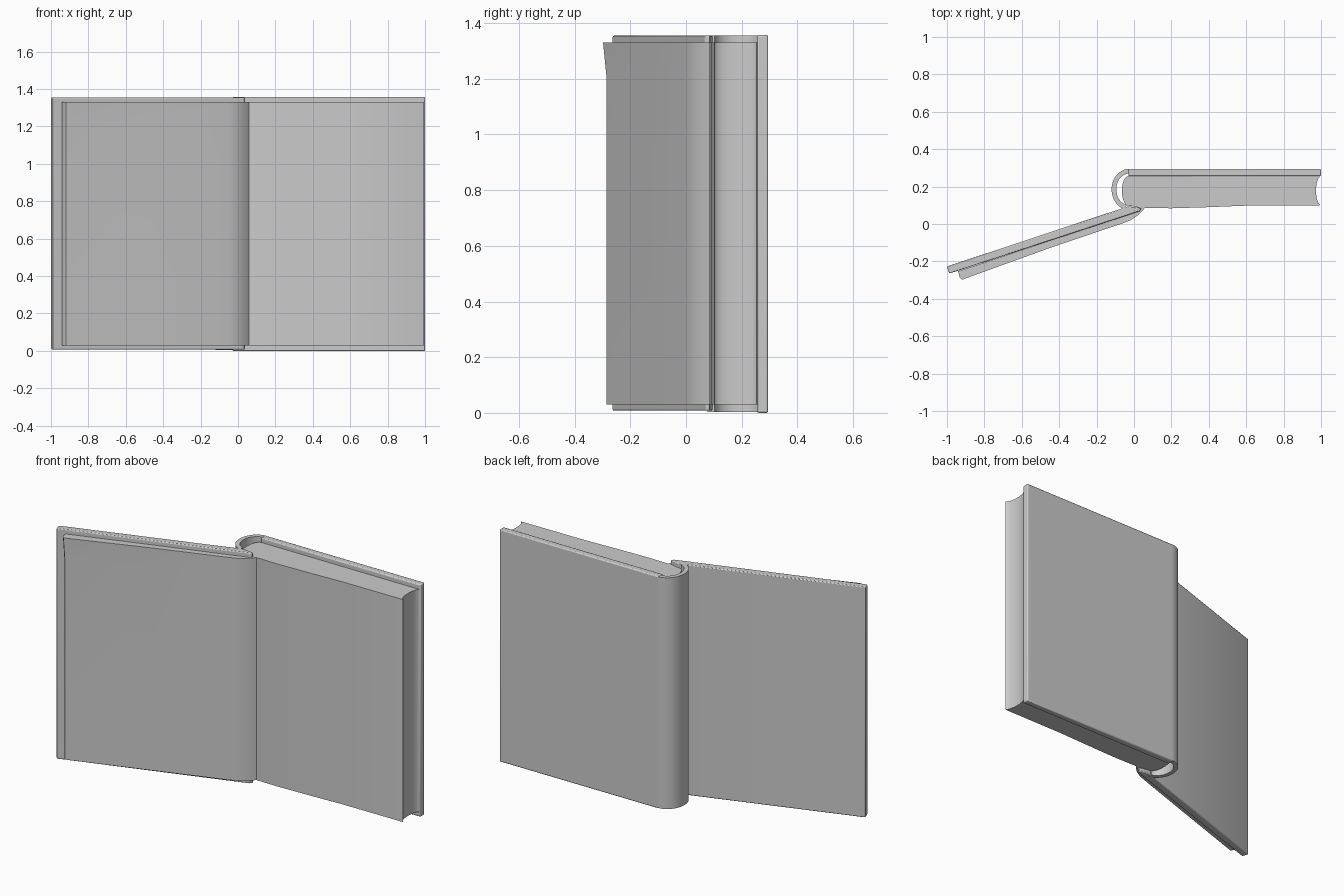
import bpy
import bmesh
import math
from mathutils import Vector

if "Cube" in bpy.data.objects:
    bpy.data.objects.remove(bpy.data.objects["Cube"])

grey = bpy.data.materials.new("plain grey")
grey.use_nodes = True
colour = (0.6, 0.6, 0.6, 1)
grey.diffuse_color = colour
grey.node_tree.nodes["Principled BSDF"].inputs["Base Color"].default_value = colour


def arc(cx, cy, rx, ry, start, end, steps):
    """Points on an elliptical arc, angles in degrees."""
    angles = [math.radians(start + (end - start) * i / steps) for i in range(steps + 1)]
    return [(cx + rx * math.cos(a), cy + ry * math.sin(a)) for a in angles]


def prism(name, outline, levels, bevel=0, move=None):
    """Extrude a plan outline through the given heights."""
    bm = bmesh.new()
    rings = [[bm.verts.new((x, y, z)) for x, y in outline] for z in levels]
    n = len(outline)
    for low, high in zip(rings, rings[1:]):
        for i in range(n):
            j = (i + 1) % n
            bm.faces.new((low[i], low[j], high[j], high[i]))
    bm.faces.new(rings[0])
    bm.faces.new(rings[-1])
    if move:
        for v in bm.verts:
            v.co += move(v.co)
    bmesh.ops.recalc_face_normals(bm, faces=bm.faces)
    mesh = bpy.data.meshes.new(name)
    bm.to_mesh(mesh)
    bm.free()
    mesh.materials.append(grey)
    obj = bpy.data.objects.new(name, mesh)
    bpy.context.collection.objects.link(obj)
    if bevel:
        mod = obj.modifiers.new("soft edges", "BEVEL")
        mod.width = bevel
        mod.segments = 2
    bpy.ops.object.select_all(action="DESELECT")
    obj.select_set(True)
    bpy.context.view_layer.objects.active = obj
    bpy.ops.object.shade_smooth_by_angle(angle=math.radians(35))
    return obj


# Hard covers
prism("back_cover", [(-0.03, 0.256), (1, 0.256), (1, 0.295), (-0.03, 0.295)],
      [0, 1.357], 0.006)
prism("front_cover", [(-1, -0.227), (-0.988, -0.265), (0.03, 0.068), (0.04, 0.085),
                      (-0.03, 0.095)], [0.008, 1.355], 0.005)

# Hollow rounded spine
outer = arc(-0.025, 0.185, 0.095, 0.11, 90, 258, 20)
inner = arc(-0.025, 0.185, 0.07, 0.085, 258, 90, 20)
prism("spine", outer + inner, [0.004, 1.355])

# Thick page block: convex at the spine, hollow at the fore edge
front_edge = [(-0.03, 0.098), (0.05, 0.086), (0.2, 0.084), (0.4, 0.09), (0.6, 0.098), (0.99, 0.1)]
fore_edge = arc(1.0, 0.178, 0.027, 0.077, 260, 100, 14)
back_edge = arc(-0.03, 0.177, 0.035, 0.079, 90, 270, 14)
prism("page_block", front_edge + fore_edge + back_edge, [0.03, 1.33])


# Thin turned pages, curving into the gutter, with a lifted top corner
def lift_corner(co):
    loose = co.z > 1.3 and co.x < -0.85 and co.y < -0.27
    return Vector((0, -0.013 if loose else 0, 0))


prism("turned_pages", [(-0.94, -0.252), (-0.932, -0.272), (-0.92, -0.285), (-0.45, -0.128),
                       (-0.06, 0.004), (-0.02, 0.02), (0.015, 0.042), (0.045, 0.07),
                       (0.06, 0.088), (0.02, 0.09), (-0.05, 0.045)],
      [0.03, 1.2, 1.33], move=lift_corner)
